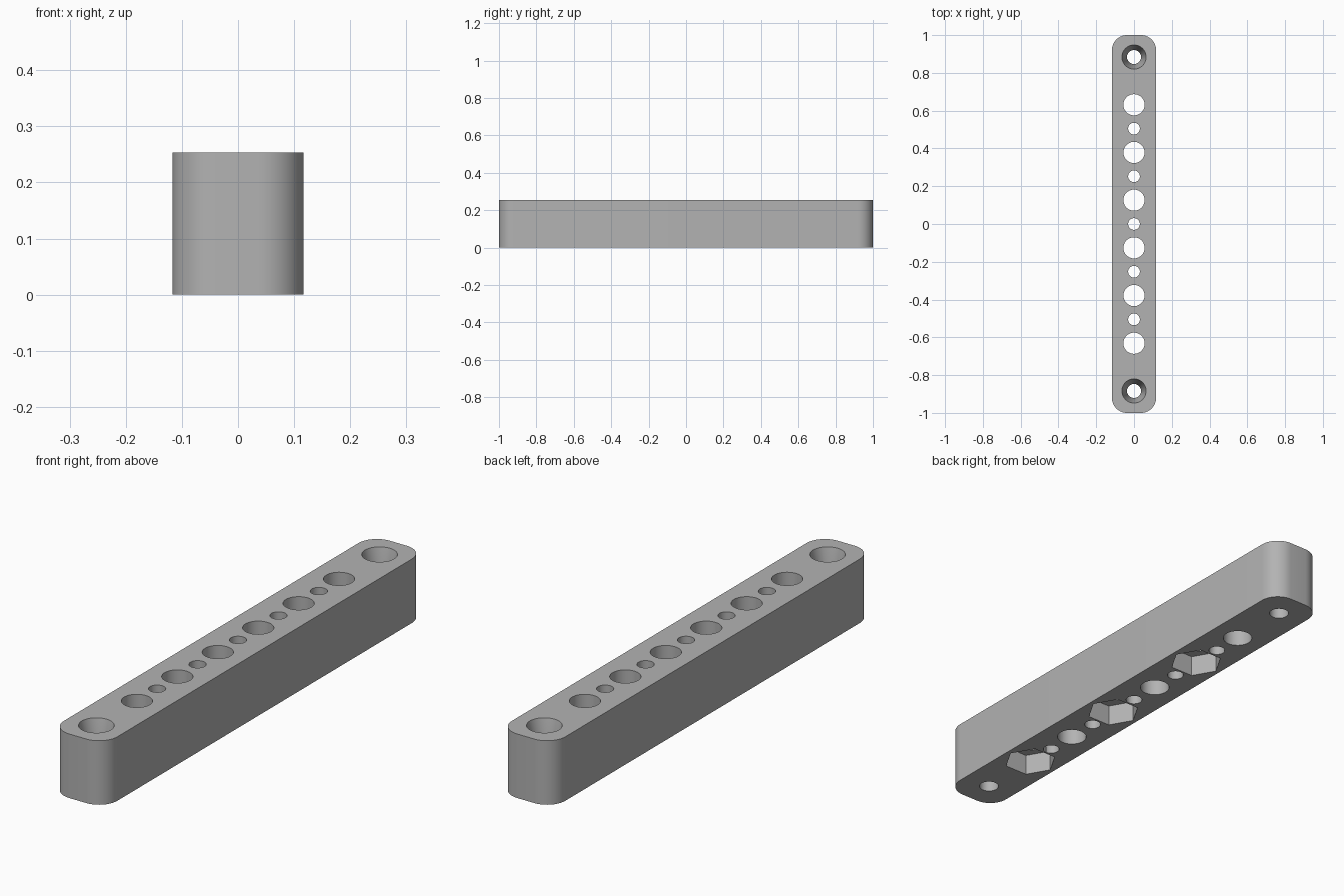
import bpy, bmesh, math

WIDTH, LENGTH, HEIGHT, CORNER = 0.234, 2.0, 0.253, 0.08
PITCH = 0.2525

if "Cube" in bpy.data.objects:
    bpy.data.objects.remove(bpy.data.objects["Cube"], do_unlink=True)

grey = bpy.data.materials.new("plain grey")
grey.use_nodes = True
grey.diffuse_color = (0.45, 0.45, 0.45, 1)
grey.node_tree.nodes["Principled BSDF"].inputs["Base Color"].default_value = (0.45, 0.45, 0.45, 1)


def make_object(name, bm):
    bmesh.ops.recalc_face_normals(bm, faces=bm.faces)
    mesh = bpy.data.meshes.new(name)
    bm.to_mesh(mesh)
    bm.free()
    mesh.materials.append(grey)
    obj = bpy.data.objects.new(name, mesh)
    bpy.context.collection.objects.link(obj)
    return obj


def cutter(name, y, z0, z1, r0, r1, sides=48):
    """Upright prism or cone running from z0 to z1, used to cut the bar."""
    bm = bmesh.new()
    rings = []
    for z, r in ((z0, r0), (z1, r1)):
        rings.append([bm.verts.new((r * math.cos(a), y + r * math.sin(a), z))
                      for a in (math.tau * i / sides for i in range(sides))])
    bm.faces.new(rings[0])
    bm.faces.new(rings[1])
    for i in range(sides):
        j = (i + 1) % sides
        bm.faces.new((rings[0][i], rings[0][j], rings[1][j], rings[1][i]))
    obj = make_object(name, bm)
    obj.hide_render = True
    return obj


# Bar with rounded vertical corners
bm = bmesh.new()
outline = []
for k, (sx, sy) in enumerate(((1, 1), (-1, 1), (-1, -1), (1, -1))):
    for i in range(13):
        a = math.pi / 2 * (k + i / 12)
        outline.append(bm.verts.new((sx * (WIDTH / 2 - CORNER) + CORNER * math.cos(a),
                                     sy * (LENGTH / 2 - CORNER) + CORNER * math.sin(a), 0)))
base = bm.faces.new(outline)
top = bmesh.ops.extrude_face_region(bm, geom=[base])["geom"]
bmesh.ops.translate(bm, vec=(0, 0, HEIGHT),
                    verts=[v for v in top if isinstance(v, bmesh.types.BMVert)])
bar = make_object("drilled_bar", bm)

# Row of large and small through holes
LOW, HIGH = -0.05, HEIGHT + 0.05
cutters = []
for i in range(6):
    cutters.append(cutter("large_hole_cutter", (i - 2.5) * PITCH, LOW, HIGH, 0.056, 0.056))
for i in range(5):
    cutters.append(cutter("small_hole_cutter", (i - 2) * PITCH, LOW, HIGH, 0.031, 0.031))

# Tapered screw holes at both ends
SINK, RIM, BORE = 0.12, 0.064, 0.037
slope = (RIM - BORE) / SINK
for y in (-0.884, 0.884):
    cutters.append(cutter("screw_hole_cutter", y, LOW, HIGH, BORE, BORE))
    cutters.append(cutter("screw_head_cutter", y, HEIGHT - SINK, HIGH,
                          BORE, RIM + slope * (HIGH - HEIGHT)))

# Hexagonal nut pockets under every second large hole
for i in (0, 2, 4):
    cutters.append(cutter("nut_pocket_cutter", (i - 2.5) * PITCH, LOW, 0.085, 0.101, 0.101, 6))

# Apply the cuts, then drop the cutters
bpy.context.view_layer.objects.active = bar
bar.select_set(True)
for c in cutters:
    cut = bar.modifiers.new("cut", "BOOLEAN")
    cut.operation = "DIFFERENCE"
    cut.solver = "EXACT"
    cut.object = c
    bpy.ops.object.modifier_apply(modifier=cut.name)
    bpy.data.objects.remove(c, do_unlink=True)

bpy.ops.object.shade_smooth_by_angle(angle=math.radians(30))
